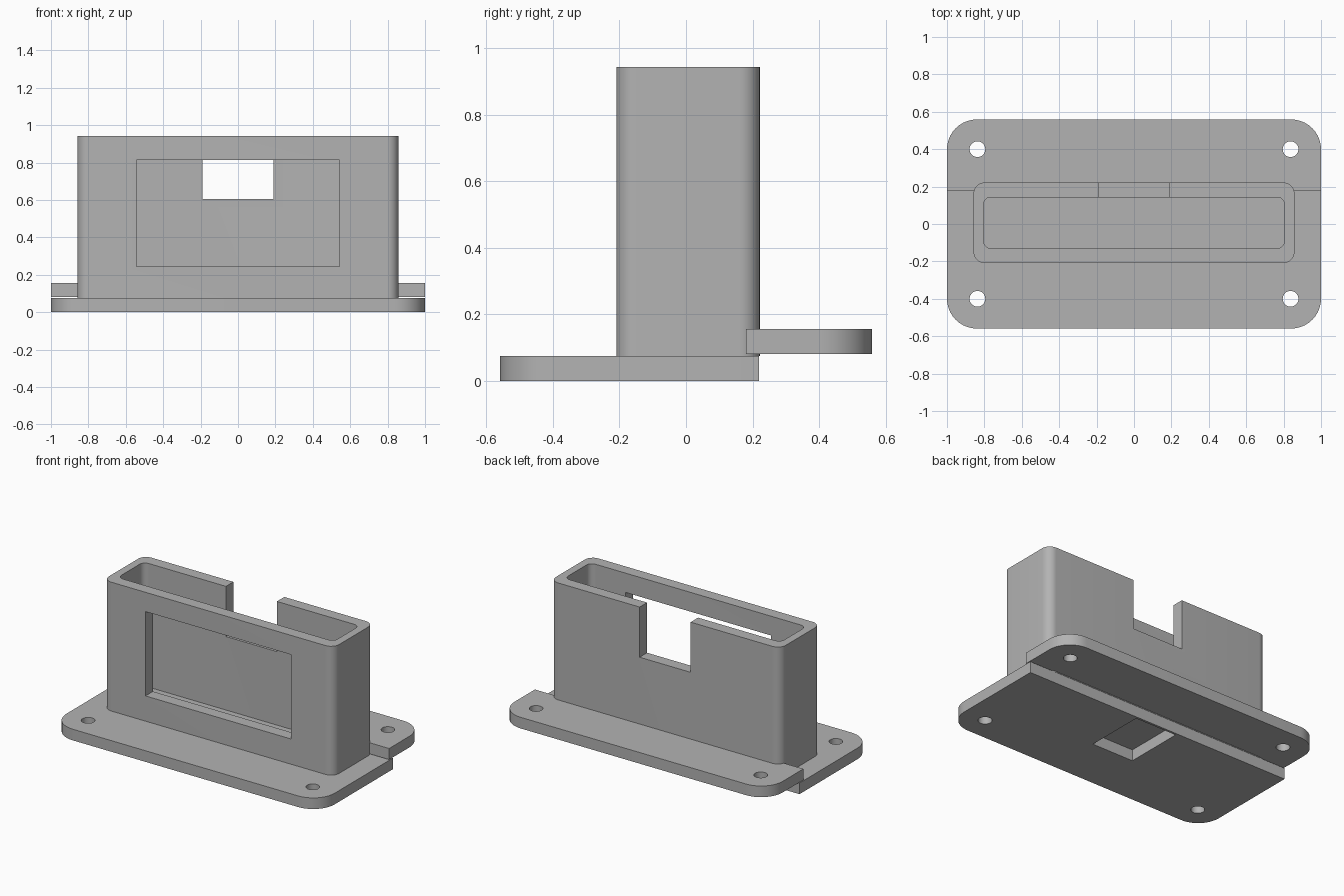
import bpy, bmesh, math

if "Cube" in bpy.data.objects:
    bpy.data.objects.remove(bpy.data.objects["Cube"], do_unlink=True)

grey = bpy.data.materials.new("plain grey")
grey.use_nodes = True
grey.diffuse_color = (0.45, 0.45, 0.45, 1)
grey.node_tree.nodes["Principled BSDF"].inputs["Base Color"].default_value = grey.diffuse_color


def slab(name, x0, x1, y0, y1, z0, z1, front_r=0, back_r=0, steps=10):
    """Upright prism with separately rounded front and back corners."""
    outline = []
    corners = [(x1, y1, -1, -1, back_r), (x0, y1, 1, -1, back_r),
               (x0, y0, 1, 1, front_r), (x1, y0, -1, 1, front_r)]
    for i, (x, y, sx, sy, r) in enumerate(corners):
        if r == 0:
            outline.append((x, y))
            continue
        for k in range(steps + 1):
            a = math.pi / 2 * (i + k / steps)
            outline.append((x + sx * r + r * math.cos(a), y + sy * r + r * math.sin(a)))
    bm = bmesh.new()
    face = bm.faces.new([bm.verts.new((x, y, z0)) for x, y in outline])
    top = bmesh.ops.extrude_face_region(bm, geom=[face])["geom"]
    bmesh.ops.translate(bm, vec=(0, 0, z1 - z0),
                        verts=[g for g in top if isinstance(g, bmesh.types.BMVert)])
    bmesh.ops.recalc_face_normals(bm, faces=bm.faces)
    mesh = bpy.data.meshes.new(name)
    bm.to_mesh(mesh)
    bm.free()
    mesh.materials.append(grey)
    ob = bpy.data.objects.new(name, mesh)
    bpy.context.collection.objects.link(ob)
    return ob


def cut(target, cutters):
    """Subtract each cutter, then discard it."""
    bpy.context.view_layer.objects.active = target
    for c in cutters:
        mod = target.modifiers.new("cut", 'BOOLEAN')
        mod.operation = 'DIFFERENCE'
        mod.solver = 'EXACT'
        mod.object = c
        bpy.ops.object.modifier_apply(modifier=mod.name)
        bpy.data.objects.remove(c, do_unlink=True)


def screw_holes(y):
    r = 0.042
    return [slab("hole_cutter", x - r, x + r, y - r, y + r, -0.1, 0.3, r, r, 8)
            for x in (-0.837, 0.837)]


# Front half of the mounting plate, with a pocket underneath
base = slab("front_base_plate", -1, 1, -0.559, 0.22, 0, 0.075, front_r=0.16)
pocket = slab("pocket_cutter", -0.155, 0.155, -0.2, 0.205, -0.1, 0.2)
cut(base, screw_holes(-0.4) + [pocket])

# Raised rear half of the mounting plate
flange = slab("rear_flange", -1, 1, 0.18, 0.559, 0.08, 0.155, back_r=0.16)
cut(flange, screw_holes(0.4))

# Open-topped housing with front window and rear notch
housing = slab("housing", -0.858, 0.858, -0.209, 0.222, 0.075, 0.943, 0.06, 0.06)
cut(housing, [
    slab("cavity_cutter", -0.805, 0.805, -0.13, 0.143, 0.11, 1.1, 0.04, 0.04),
    slab("window_cutter", -0.543, 0.543, -0.4, 0.0, 0.245, 0.813),
    slab("notch_cutter", -0.19, 0.19, 0.0, 0.4, 0.605, 1.1),
])

# Smooth rounded corners, keep edges sharp
bpy.ops.object.select_all(action='DESELECT')
for ob in (base, flange, housing):
    ob.select_set(True)
bpy.context.view_layer.objects.active = housing
bpy.ops.object.shade_smooth_by_angle(angle=math.radians(30))
